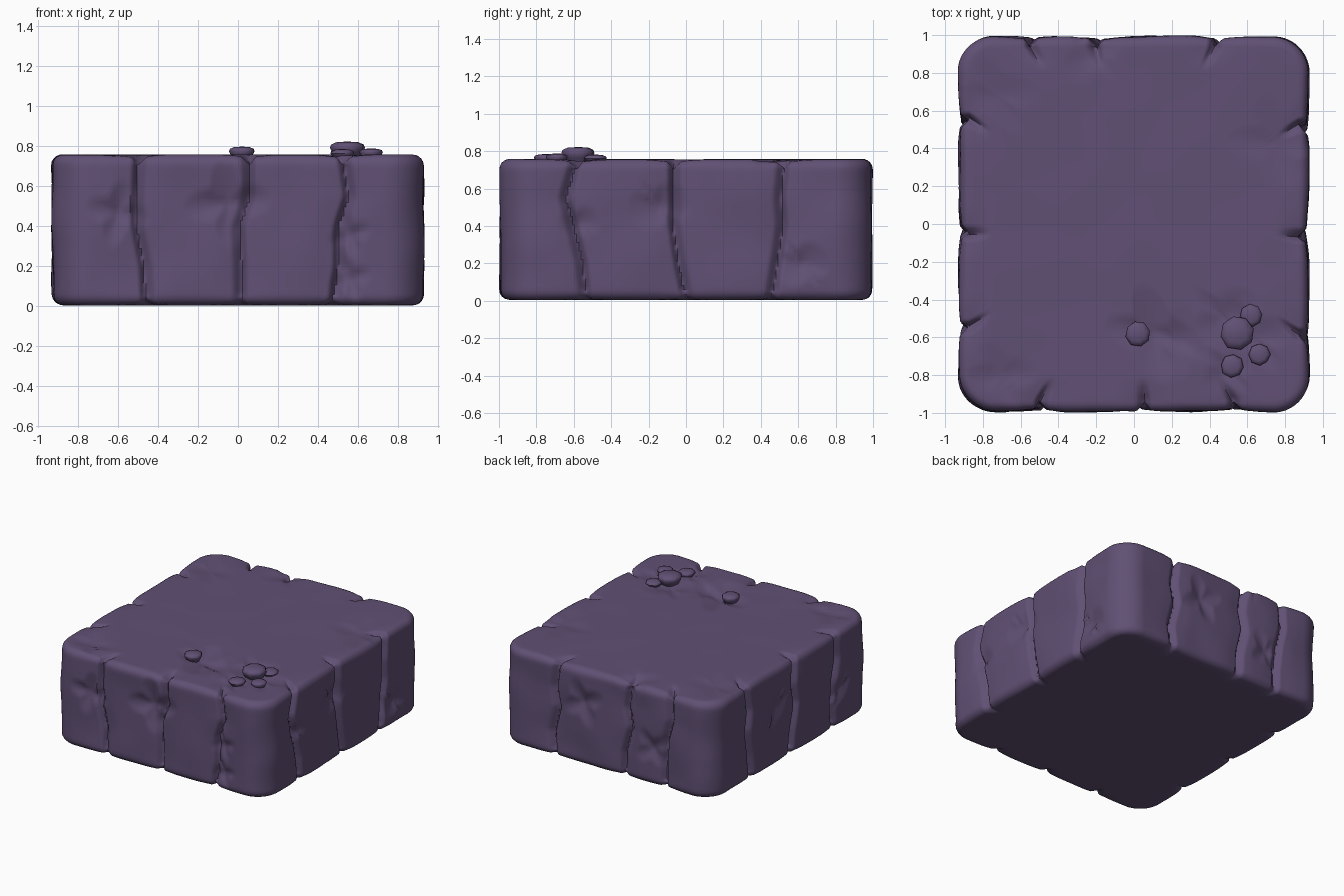
import bpy, math, random
from mathutils import Vector, noise

if "Cube" in bpy.data.objects:
    bpy.data.objects.remove(bpy.data.objects["Cube"])
random.seed(4)

HX, HY, H, R = 0.925, 0.992, 0.762, 0.19

stone = bpy.data.materials.new("dusky purple stone")
stone.diffuse_color = (0.118, 0.08, 0.175, 1)
stone.use_nodes = True
stone.node_tree.nodes["Principled BSDF"].inputs["Base Color"].default_value = stone.diffuse_color


def make(name, verts, faces, angle):
    me = bpy.data.meshes.new(name)
    me.from_pydata(verts, [], faces)
    me.materials.append(stone)
    ob = bpy.data.objects.new(name, me)
    bpy.context.collection.objects.link(ob)
    bpy.ops.object.select_all(action='DESELECT')
    ob.select_set(True)
    bpy.context.view_layer.objects.active = ob
    bpy.ops.object.shade_smooth_by_angle(angle=math.radians(angle))
    return ob


# Cracks: side, position along it at z = 0.76, 0.55, 0.4, 0.2, 0
ZS = (0.76, 0.55, 0.4, 0.2, 0.0)
CRACKS = [
    ("front", (-0.50, -0.51, -0.51, -0.47, -0.46)),
    ("front", (0.06, 0.06, 0.01, 0.02, 0.02)),
    ("front", (0.52, 0.55, 0.50, 0.50, 0.47)),
    ("right", (-0.58, -0.64, -0.60, -0.55, -0.53)),
    ("right", (-0.07, -0.07, -0.07, -0.04, 0.0)),
    ("right", (0.53, 0.51, 0.52, 0.49, 0.46)),
    ("back", (-0.55, -0.56, -0.52, -0.50, -0.50)),
    ("back", (-0.20, -0.17, -0.20, -0.15, -0.14)),
    ("back", (0.42, 0.45, 0.42, 0.47, 0.45)),
    ("left", (-0.54, -0.56, -0.52, -0.50, -0.52)),
    ("left", (-0.06, -0.03, -0.06, -0.02, 0.0)),
    ("left", (0.56, 0.53, 0.56, 0.52, 0.50)),
]

# Chipped hollows: x, y, z, radius, depth
CHIPS = [
    (-0.60, -HY, 0.47, 0.13, 0.035), (-0.05, -HY, 0.52, 0.17, 0.045),
    (0.56, -HY, 0.36, 0.09, 0.03), (0.56, -HY, 0.14, 0.09, 0.03),
    (HX, -0.14, 0.51, 0.13, 0.03), (HX, 0.62, 0.2, 0.12, 0.035),
    (HX, -0.57, 0.42, 0.09, 0.025), (-HX, 0.2, 0.45, 0.15, 0.03),
    (0.2, HY, 0.5, 0.15, 0.035), (-HX, -0.6, 0.3, 0.12, 0.03),
    (-0.4, HY, 0.3, 0.13, 0.03),
    (0.10, -0.58, H, 0.20, 0.035), (0.24, -0.63, H, 0.15, 0.015),
    (0.48, -0.50, H, 0.16, 0.022), (0.64, -0.60, H, 0.17, 0.022),
    (0.50, -0.78, H, 0.12, 0.02), (-0.70, -0.80, H, 0.15, 0.02),
    (0.76, 0.43, H, 0.2, 0.018), (-0.22, 0.90, H, 0.14, 0.015),
    (-0.72, 0.68, H, 0.17, 0.012),
]


def outline(n):
    """Evenly spaced points and normals round a rounded rectangle."""
    pts = []
    ax, ay = HX - R, HY - R
    runs = [((-ax, -HY), (ax, -HY), (0, -1), (ax, -ay), -90),
            ((HX, -ay), (HX, ay), (1, 0), (ax, ay), 0),
            ((ax, HY), (-ax, HY), (0, 1), (-ax, ay), 90),
            ((-HX, ay), (-HX, -ay), (-1, 0), (-ax, -ay), 180)]
    step = (4 * (ax + ay) + 2 * math.pi * R) / n
    for a, b, nor, c, a0 in runs:
        a, b, c = Vector(a), Vector(b), Vector(c)
        k = round((b - a).length / step)
        pts += [(a.lerp(b, i / k), Vector(nor)) for i in range(k)]
        k = round(math.pi * R / 2 / step)
        for i in range(k):
            t = math.radians(a0 + 90 * i / k)
            d = Vector((math.cos(t), math.sin(t)))
            pts.append((c + d * R, d))
    return pts


def crack_at(pos, z):
    for i in range(4):
        if z >= ZS[i + 1]:
            f = min(1, (z - ZS[i + 1]) / (ZS[i] - ZS[i + 1]))
            return pos[i + 1] + f * (pos[i] - pos[i + 1])
    return pos[4]


def depth_of(p, nor, z, fade):
    d = 0
    side = ("front" if nor.y < -0.9 else "back" if nor.y > 0.9 else
            "right" if nor.x > 0.9 else "left" if nor.x < -0.9 else "")
    u = p.x if side in ("front", "back") else p.y
    for i, (s, pos) in enumerate(CRACKS):
        if s != side:
            continue
        t = u - crack_at(pos, z)
        w = 0.03 if t * (-1) ** i < 0 else 0.05
        d += 0.045 * max(0, 1 - abs(t) / w) ** 1.3 + 0.012 * math.exp(-(t / 0.09) ** 2)
    return d * fade


# Vertical section: inset, height, outward and upward parts of the normal, crack fade
B = 0.055
section = [(0.95 * f, 0.008, 0, -1, 0) for f in (0.8, 0.5, 0.25, 0.15, 0.1)]
for i in range(6):
    t = math.radians(90 * i / 5)
    section.append((B * (1 - math.sin(t)), 0.008 + B * (1 - math.cos(t)),
                    math.sin(t), -math.cos(t), 0.4 + 0.6 * i / 5))
section += [(0, 0.063 + (H - 0.118) * i / 28, 1, 0, 1) for i in range(1, 28)]
for i in range(6):
    t = math.radians(90 * i / 5)
    section.append((B * (1 - math.cos(t)), H - B + B * math.sin(t),
                    math.cos(t), math.sin(t), 1))
for i in range(1, 38):
    ins = B + 0.024 * i
    section.append((ins, H, 0, 1, max(0, 1 - (ins - B) / 0.1)))

# Stone block: section swept round the outline, then cracked and chipped
ring = outline(640)
n = len(ring)
verts, faces = [], []
for ins, z, nr, nz, fade in section:
    for p, nor in ring:
        q = (p - nor * ins) if ins <= B else (p - nor * B) * (1 - (ins - B) / (0.95 - B))
        v = Vector((q.x, q.y, z))
        d = depth_of(p, nor, z, fade)
        for cx, cy, cz, r, dep in CHIPS:
            off = v - Vector((cx, cy, cz))
            if off.length < r * 1.5:
                ang = math.atan2(off.z + off.y, off.x + off.y * 0.5)
                rr = r * (1 + 0.3 * math.cos(4 * ang + cx * 9))
                d += dep * max(0, 1 - off.length / rr)
        if nz > -0.9:
            d += (0.5 + noise.noise(v * 3.5)) * 0.012 * max(nr, 0.25) - 0.006 * nr
        v -= Vector((nor.x * nr, nor.y * nr, nz)) * d
        verts.append(v)
for j in range(len(section) - 1):
    for i in range(n):
        k = (i + 1) % n
        faces.append((j * n + i, j * n + k, (j + 1) * n + k, (j + 1) * n + i))
verts += [Vector((0, 0, 0.008)), Vector((0, 0, H - 0.002))]
top = (len(section) - 1) * n
for i in range(n):
    k = (i + 1) % n
    faces.append((len(verts) - 2, k, i))
    faces.append((len(verts) - 1, top + i, top + k))
for v in verts:
    v.z = max(0, v.z - 0.004)
make("stone_block", verts, faces, 50)

# Pebbles: flattened eight-sided lumps resting on top
PEBBLES = [(0.02, -0.58, 0.068, 0.797), (0.545, -0.575, 0.092, 0.822),
           (0.665, -0.69, 0.058, 0.788), (0.52, -0.75, 0.062, 0.785),
           (0.62, -0.485, 0.06, 0.782)]
for idx, (x, y, r, zt) in enumerate(PEBBLES):
    zb = 0.725
    prof = [(0.6, zb), (0.85, zb + (zt - zb) * 0.4), (1.0, zt - r * 0.35),
            (0.93, zt - r * 0.17), (0.62, zt - 0.003)]
    turn = random.uniform(0, 1)
    wob = [random.uniform(0.94, 1.04) for _ in range(8)]
    vs = [(x + r * f * wob[i] * math.cos(turn + i * math.pi / 4),
           y + r * f * wob[i] * math.sin(turn + i * math.pi / 4), z)
          for f, z in prof for i in range(8)]
    fs = [(j * 8 + i, j * 8 + (i + 1) % 8, j * 8 + 8 + (i + 1) % 8, j * 8 + 8 + i)
          for j in range(4) for i in range(8)]
    vs.append((x, y, zt))
    fs += [(32 + i, 32 + (i + 1) % 8, 40) for i in range(8)]
    fs.append(tuple(range(7, -1, -1)))
    make(f"pebble_{idx + 1}", vs, fs, 50)
